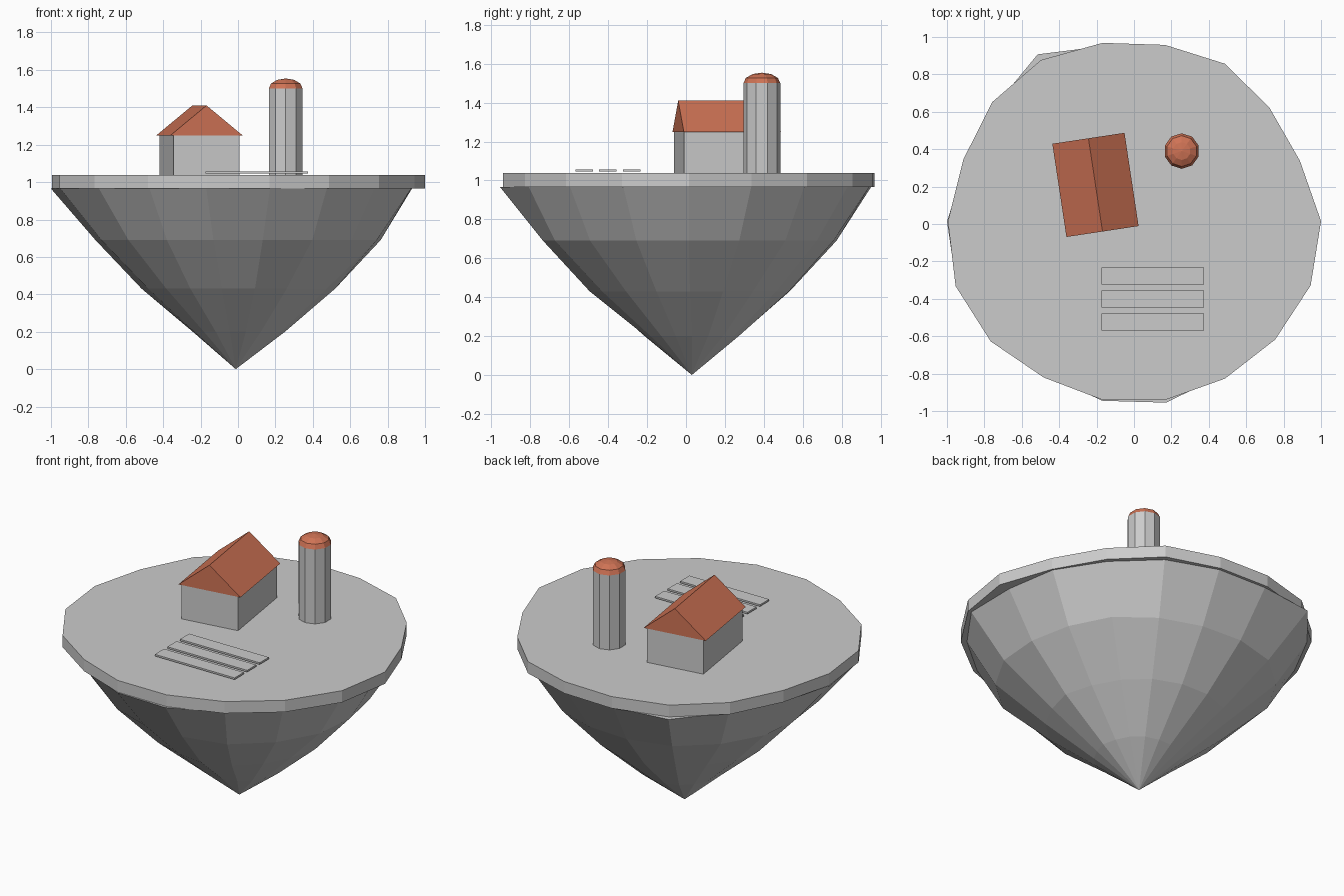
import bpy, bmesh, math, random
from mathutils import Matrix, Vector

if "Cube" in bpy.data.objects:
    bpy.data.objects.remove(bpy.data.objects["Cube"])

random.seed(4)
red = bpy.data.materials.new("roof_red")
red.diffuse_color = (0.62, 0.17, 0.09, 1)
red.use_nodes = True
red.node_tree.nodes["Principled BSDF"].inputs["Base Color"].default_value = red.diffuse_color


def make(name, verts, faces, mat=None):
    me = bpy.data.meshes.new(name)
    me.from_pydata(verts, [], faces)
    bm = bmesh.new()
    bm.from_mesh(me)
    bmesh.ops.recalc_face_normals(bm, faces=bm.faces)
    bm.to_mesh(me)
    bm.free()
    ob = bpy.data.objects.new(name, me)
    bpy.context.collection.objects.link(ob)
    if mat:
        me.materials.append(mat)
    return ob


def loft(name, rings, tip=None, mat=None):
    """Skin equal-sized rings; close the start flat and the end with a tip or a cap."""
    n = len(rings[0])
    verts = [v for r in rings for v in r]
    faces = [tuple(range(n))]
    for k in range(len(rings) - 1):
        for i in range(n):
            j = (i + 1) % n
            faces.append((k * n + i, k * n + j, (k + 1) * n + j, (k + 1) * n + i))
    base = (len(rings) - 1) * n
    if tip:
        verts.append(tip)
        faces += [(base + i, base + (i + 1) % n, len(verts) - 1) for i in range(n)]
    else:
        faces.append(tuple(range(base, base + n)))
    return make(name, verts, faces, mat)


def ring(radii, z, cx=0, cy=0, start=0):
    n = len(radii)
    return [(cx + r * math.cos(start + math.tau * i / n),
             cy + r * math.sin(start + math.tau * i / n), z) for i, r in enumerate(radii)]


# Ground slab with a slightly irregular 18-sided outline
slab = [1.0, .944, .945, .972, .957, .968, .995, .99, .97,
        .995, 1.015, 1.0, .965, .97, .97, .972, .985, 1.005]
loft("ground_slab", [ring(slab, z, 0, .015) for z in (.965, 1.038)])

# Faceted rock tapering to a point
rim = [.93, .935, .92, .94, .94, .95, 1.03, .965, .95,
       1.0, 1.01, .97, .945, .975, .985, .95, .95, .985]
rings = [ring(rim, .965, 0, .015)]
for z, r, cy in ((.69, .775, .015), (.43, .51, .02), (.2, .245, .03)):
    rings.append(ring([r * random.uniform(.97, 1.03) for _ in rim], z, 0, cy))
loft("rock_underside", rings, tip=(-.012, .03, 0))

# House walls and gable roof, turned slightly
turn = Matrix.Translation((-.206, .209, 0)) @ Matrix.Rotation(math.radians(8.6), 4, 'Z')


def prism(name, profile, half_len, mat=None):
    ends = [[tuple(turn @ Vector((x, y, z))) for x, z in profile] for y in (-half_len, half_len)]
    return loft(name, ends, mat=mat)


prism("house_walls", [(-.178, 1.038), (.178, 1.038), (.178, 1.25), (-.178, 1.25)], .248)
prism("house_roof", [(-.195, 1.25), (.195, 1.25), (0, 1.41)], .252, red)

# Silo with a low dome
sx, sy, sr, a0 = .255, .39, .095, math.pi / 2
loft("silo_body", [ring([sr] * 10, z, sx, sy, a0) for z in (1.038, 1.5)])
dome = [ring([sr * math.cos(math.radians(a))] * 10,
             1.5 + .054 * math.sin(math.radians(a)), sx, sy, a0) for a in (0, 30, 60)]
loft("silo_dome", dome, (sx, sy, 1.554), red)

# Three crop beds just above the ground
for k in range(3):
    y = -.278 - .123 * k
    bed = [[(-.173, y - .045, z), (.375, y - .045, z), (.375, y + .045, z), (-.173, y + .045, z)]
           for z in (1.046, 1.057)]
    loft(f"crop_bed_{k + 1}", bed)
